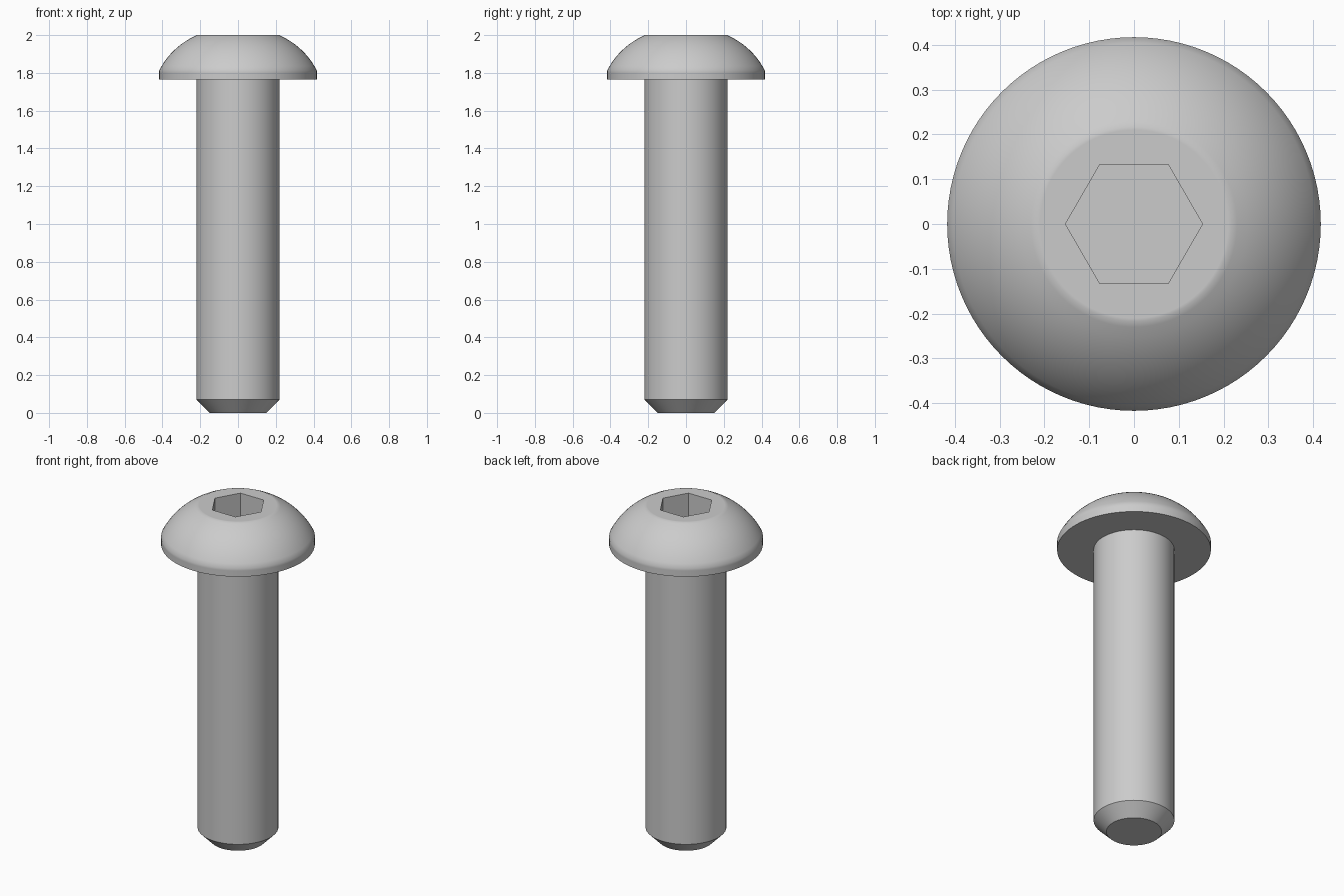
import bpy
import bmesh
from math import cos, sin, pi, radians

cube = bpy.data.objects.get("Cube")
if cube:
    bpy.data.objects.remove(cube, do_unlink=True)

SEGMENTS = 96

steel = bpy.data.materials.new("grey_steel")
steel.use_nodes = True
steel.diffuse_color = (0.6, 0.6, 0.6, 1)
steel.node_tree.nodes["Principled BSDF"].inputs["Base Color"].default_value = (0.6, 0.6, 0.6, 1)


def lathe(name, profile, sides=SEGMENTS, cap_top=True):
    """Turn a bottom-to-top (radius, z) profile round the z axis."""
    bm = bmesh.new()
    rings = [[bm.verts.new((r * cos(2 * pi * i / sides), r * sin(2 * pi * i / sides), z))
              for i in range(sides)] for r, z in profile]
    for low, high in zip(rings, rings[1:]):
        for i in range(sides):
            j = (i + 1) % sides
            bm.faces.new((low[i], low[j], high[j], high[i]))
    bm.faces.new(rings[0][::-1])
    if cap_top:
        bm.faces.new(rings[-1])
    mesh = bpy.data.meshes.new(name)
    bm.to_mesh(mesh)
    bm.free()
    mesh.materials.append(steel)
    obj = bpy.data.objects.new(name, mesh)
    bpy.context.collection.objects.link(obj)
    return obj


def activate(obj):
    bpy.ops.object.select_all(action='DESELECT')
    obj.select_set(True)
    bpy.context.view_layer.objects.active = obj


# Shank with chamfered tip, open where it meets the head
shank = lathe("shank", [(0.15, 0), (0.219, 0.07), (0.219, 1.765)], cap_top=False)

# Domed head: short upright rim, circular arc, softened flat top
a0, a1, steps = radians(27), radians(65), 10
radius = (0.417 - 0.23) / (cos(a0) - cos(a1))
centre_r = 0.417 - radius * cos(a0)
centre_z = 1.994 - radius * sin(a1)
dome = []
for k in range(steps + 1):
    a = a0 + (a1 - a0) * k / steps
    dome.append((centre_r + radius * cos(a), centre_z + radius * sin(a)))
head = lathe("head", [(0.417, 1.765), (0.417, 1.80)] + dome + [(0.217, 2), (0.21, 2)])

# Hexagonal socket, cut with a six-sided prism
cutter = lathe("socket_cutter", [(0.153, 1.84), (0.153, 2.1)], sides=6)
cutter.hide_render = True
cut = head.modifiers.new("socket", 'BOOLEAN')
cut.operation = 'DIFFERENCE'
cut.solver = 'EXACT'
cut.object = cutter
activate(head)
bpy.ops.object.modifier_apply(modifier=cut.name)
bpy.data.objects.remove(cutter, do_unlink=True)

for part in (shank, head):
    activate(part)
    bpy.ops.object.shade_smooth_by_angle(angle=radians(32))
